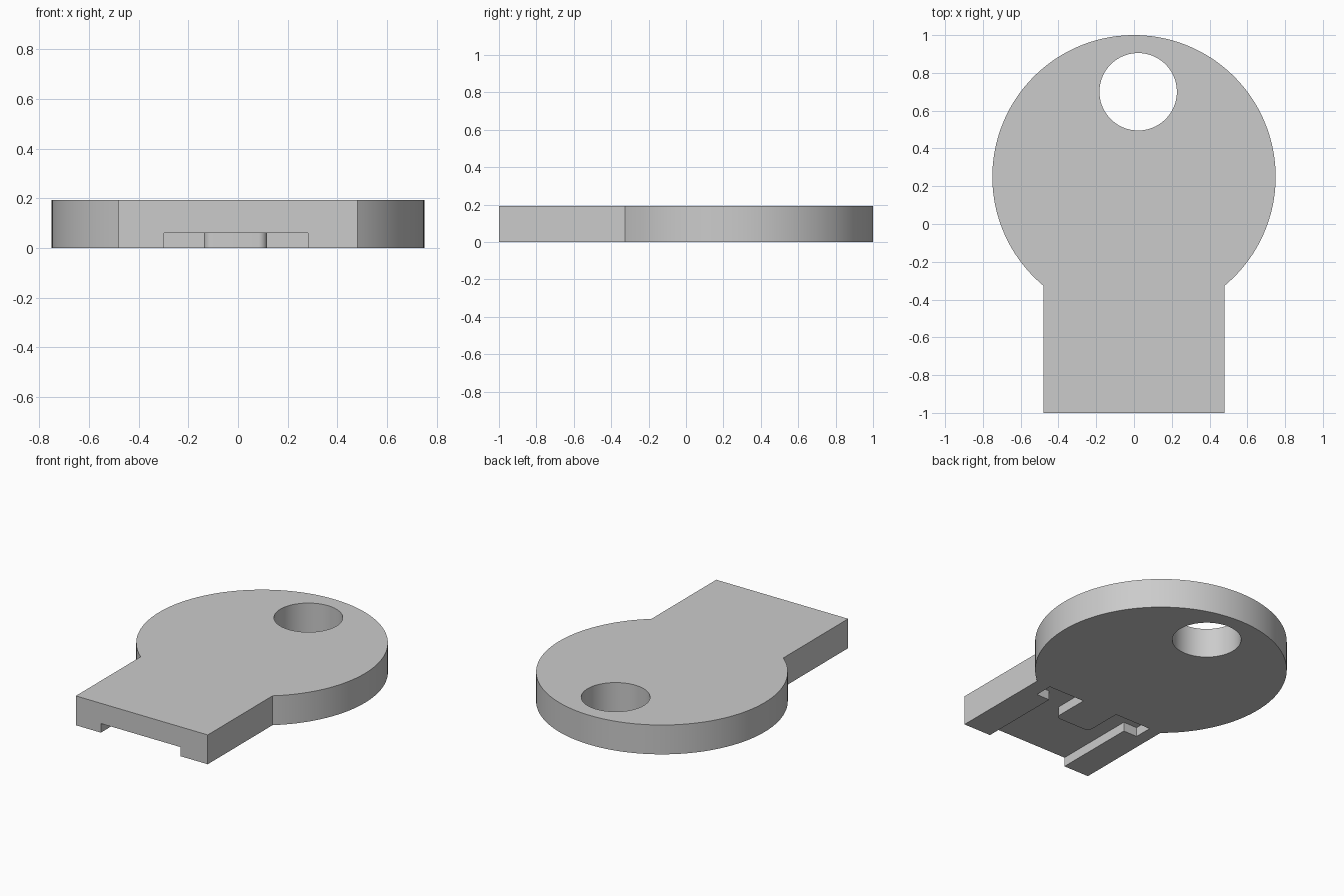
import bpy, bmesh, math

cube = bpy.data.objects.get("Cube")
if cube:
    bpy.data.objects.remove(cube, do_unlink=True)

THICK = 0.193      # plate thickness
SLOT = 0.06        # depth of the underside recess
HALF = 0.48        # half width of the stem
R, CY = 0.75, 0.25  # round head

grey = bpy.data.materials.new("plain grey")
grey.use_nodes = True
grey.diffuse_color = (0.6, 0.6, 0.6, 1)
grey.node_tree.nodes["Principled BSDF"].inputs["Base Color"].default_value = (0.6, 0.6, 0.6, 1)


def arc(cx, cy, r, start, end, steps):
    """Points along an arc, angles in radians."""
    angles = [start + (end - start) * i / steps for i in range(steps + 1)]
    return [(cx + r * math.cos(a), cy + r * math.sin(a)) for a in angles]


def prism(name, outline, z0, z1):
    """Extrude a flat outline from z0 up to z1."""
    bm = bmesh.new()
    face = bm.faces.new([bm.verts.new((x, y, z0)) for x, y in outline])
    top = bmesh.ops.extrude_face_region(bm, geom=[face])["geom"]
    bmesh.ops.translate(bm, vec=(0, 0, z1 - z0),
                        verts=[v for v in top if isinstance(v, bmesh.types.BMVert)])
    bmesh.ops.recalc_face_normals(bm, faces=bm.faces)
    mesh = bpy.data.meshes.new(name)
    bm.to_mesh(mesh)
    bm.free()
    mesh.materials.append(grey)
    obj = bpy.data.objects.new(name, mesh)
    bpy.context.collection.objects.link(obj)
    return obj


# Plate: round head running into a square stem
neck = math.acos(HALF / R)
outline = [(-HALF, -1), (HALF, -1)] + arc(0, CY, R, -neck, math.pi + neck, 128)
plate = prism("tag_plate", outline, 0, THICK)

# Hanging hole through the head
hole = prism("hole_cutter", arc(0.022, 0.70, 0.205, 0, math.tau, 96)[:-1], -0.1, 0.3)

# Underside recess: open channel, wide cross notch, rounded tongue left standing
left, right = 0.282, -0.298
tongue_l, tongue_r, tongue_y, fillet = 0.117, -0.137, -0.585, 0.035
back, step = -0.33, -0.45
recess_outline = (
    [(right, -1.1), (left, -1.1), (left, step), (0.378, step), (0.378, back), (tongue_l, back)]
    + arc(tongue_l - fillet, tongue_y + fillet, fillet, 0, -math.pi / 2, 8)
    + arc(tongue_r + fillet, tongue_y + fillet, fillet, -math.pi / 2, -math.pi, 8)
    + [(tongue_r, back), (-0.398, back), (-0.398, step), (right, step)]
)
recess = prism("recess_cutter", recess_outline, -0.1, SLOT)

# Cut both shapes out of the plate
bpy.ops.object.select_all(action="DESELECT")
plate.select_set(True)
bpy.context.view_layer.objects.active = plate
for cutter in (hole, recess):
    cutter.hide_render = True
    mod = plate.modifiers.new(cutter.name, "BOOLEAN")
    mod.operation = "DIFFERENCE"
    mod.solver = "EXACT"
    mod.object = cutter
    bpy.ops.object.modifier_apply(modifier=mod.name)
    bpy.data.objects.remove(cutter, do_unlink=True)

bpy.ops.object.shade_smooth_by_angle(angle=math.radians(30))
